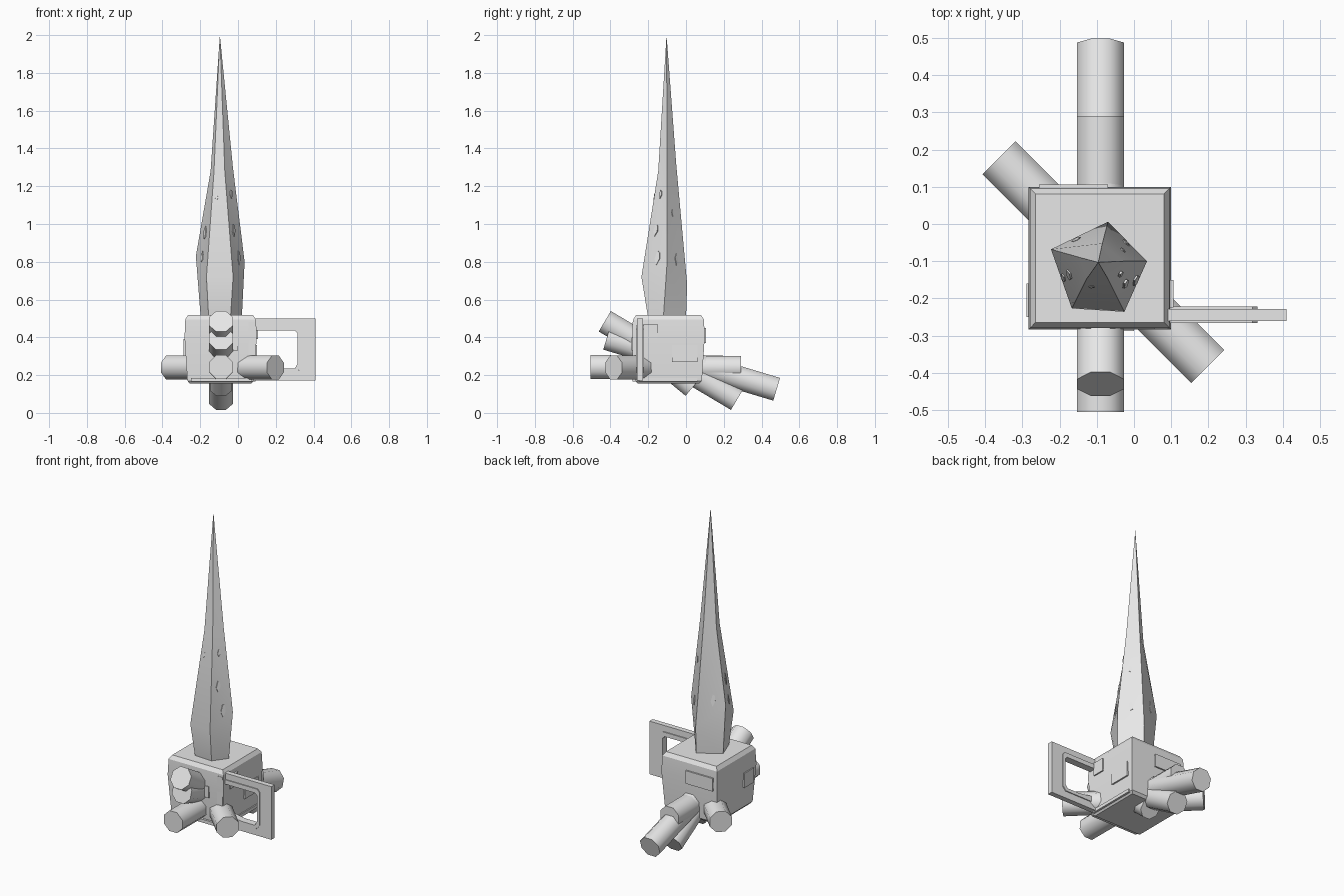
import bpy, bmesh, math
from mathutils import Vector

if "Cube" in bpy.data.objects:
    bpy.data.objects.remove(bpy.data.objects["Cube"])

stone = bpy.data.materials.new("pale grey")
stone.diffuse_color = (0.8, 0.8, 0.8, 1)
stone.use_nodes = True
stone.node_tree.nodes["Principled BSDF"].inputs["Base Color"].default_value = stone.diffuse_color
C = -0.092  # centre of the block in x and y


def finish(name, bm, angle=None):
    bmesh.ops.recalc_face_normals(bm, faces=bm.faces)
    me = bpy.data.meshes.new(name)
    bm.to_mesh(me)
    bm.free()
    me.materials.append(stone)
    if angle:
        me.shade_smooth()
        me.set_sharp_from_angle(angle=math.radians(angle))
    ob = bpy.data.objects.new(name, me)
    bpy.context.collection.objects.link(ob)
    return ob


def loft(name, rings, tip=None, angle=None):
    bm = bmesh.new()
    vr = [[bm.verts.new(p) for p in r] for r in rings]
    n = len(vr[0])
    bm.faces.new(vr[0])
    for a, b in zip(vr, vr[1:]):
        for i in range(n):
            j = (i + 1) % n
            bm.faces.new((a[i], a[j], b[j], b[i]))
    if tip:
        t = bm.verts.new(tip)
        for i in range(n):
            bm.faces.new((vr[-1][i], vr[-1][(i + 1) % n], t))
    else:
        bm.faces.new(vr[-1])
    return finish(name, bm, angle)


def pipe(name, a, b, r=0.068):
    a, b = Vector(a), Vector(b)
    d = (b - a).normalized()
    side = d.cross(Vector((0, 0, 1))).normalized()
    up = side.cross(d)
    angs = [math.pi / 8 + i * math.pi / 4 for i in range(8)]
    ring = [side * math.cos(t) * r + up * math.sin(t) * r for t in angs]
    loft(name, [[a + p for p in ring], [b + p for p in ring]], angle=50)


def box(name, lo, hi):
    rings = [[(lo[0], lo[1], z), (hi[0], lo[1], z), (hi[0], hi[1], z), (lo[0], hi[1], z)]
             for z in (lo[2], hi[2])]
    loft(name, rings)


def prism_xz(name, pts, y0, y1):
    loft(name, [[(x, y, z) for x, z in pts] for y in (y0, y1)])


# Block with slightly bulging sides
rings = []
for z, h in ((0.155, 0.163), (0.17, 0.176), (0.40, 0.191), (0.495, 0.187), (0.518, 0.172)):
    rings.append([(C + sx * h, C + sy * h, z) for sx, sy in ((-1, -1), (1, -1), (1, 1), (-1, 1))])
loft("block", rings, angle=25)

# Five-sided crystal spike: base, widest and upper rings, then the tip
base = [(-0.07, 0.0, 0.5), (0.02, -0.12, 0.5), (-0.04, -0.20, 0.5), (-0.155, -0.195, 0.5), (-0.197, -0.08, 0.5)]
wide = [(-0.07, 0.006, 0.68), (0.035, -0.10, 0.80), (-0.026, -0.236, 0.72), (-0.167, -0.227, 0.72), (-0.223, -0.068, 0.83)]
high = [(-0.085, -0.052, 1.32), (-0.027, -0.10, 1.3), (-0.07, -0.147, 1.28), (-0.127, -0.147, 1.28), (-0.145, -0.09, 1.28)]
loft("spike", [base, wide, high], tip=(-0.096, -0.103, 2.0), angle=30)

# Small chipped facets on the spike: side, fraction across, fraction up, size
chips = [(0, .5, .12, .022), (0, .6, .55, .014), (1, .4, .1, .026), (1, .6, .4, .022),
         (1, .5, .75, .015), (2, .7, .75, .012), (3, .5, .35, .025), (3, .5, .1, .02),
         (4, .4, .15, .025), (4, .55, .6, .018)]
for k, (s, u, v, size) in enumerate(chips):
    a, b, c, d = [Vector(p) for p in (wide[s], wide[(s + 1) % 5], high[(s + 1) % 5], high[s])]
    mid = a.lerp(b, u).lerp(d.lerp(c, u), v)
    across = (b - a).lerp(c - d, v).normalized()
    up = (d.lerp(c, u) - a.lerp(b, u)).normalized()
    out = across.cross(up).normalized()
    if out.dot(mid - Vector((-0.096, -0.103, mid.z))) < 0:
        out = -out
    shape = ((-.6, -.5), (.2, -1.4), (.7, .1), (.1, 1.5), (-.5, .9))
    flat = [mid + across * x * size + up * y * size for x, y in shape]
    loft("spike_chip", [[p - out * 0.003 for p in flat], [p + out * 0.003 for p in flat]])

# Pipes running through the block
pipe("level_pipe", (-0.09, -0.505, 0.243), (-0.09, 0.29, 0.238))
pipe("steep_pipe", (-0.09, -0.43, 0.485), (-0.09, 0.27, 0.07))
pipe("sloping_pipe", (-0.09, -0.42, 0.395), (-0.09, 0.48, 0.125))
pipe("lower_stub", (-0.09, -0.20, 0.33), (-0.09, 0.035, 0.135), 0.063)
pipe("diagonal_pipe", (-0.363, 0.178, 0.24), (0.198, -0.383, 0.24))

# Open handle frame on the right: bars with cut inner corners
prism_xz("handle_top", [(0.05, 0.455), (0.41, 0.455), (0.41, 0.50), (0.05, 0.50)], -0.26, -0.228)
prism_xz("handle_bottom", [(0.05, 0.172), (0.41, 0.172), (0.41, 0.225), (0.05, 0.225)], -0.26, -0.228)
prism_xz("handle_side", [(0.322, 0.225), (0.41, 0.225), (0.41, 0.455), (0.322, 0.455)], -0.26, -0.228)
prism_xz("inner_lip", [(0.06, 0.462), (0.06, 0.435), (0.302, 0.435), (0.316, 0.42), (0.316, 0.26),
                       (0.30, 0.235), (0.21, 0.235), (0.06, 0.26), (0.06, 0.215), (0.31, 0.215),
                       (0.332, 0.24), (0.332, 0.445), (0.318, 0.462)], -0.266, -0.222)

# Thin plates and edge strips on the block faces
box("back_plate", (-0.255, 0.06, 0.37), (-0.07, 0.106, 0.45))
box("left_plate", (-0.289, -0.25, 0.30), (-0.25, -0.16, 0.39))
box("right_plate", (0.06, -0.225, 0.39), (0.106, -0.15, 0.47))
box("right_low_plate", (0.05, -0.075, 0.27), (0.1, 0.06, 0.36))
box("front_plate", (-0.06, -0.288, 0.33), (0.0, -0.25, 0.40))
box("front_edge_strip", (-0.25, -0.282, 0.165), (0.075, -0.25, 0.185))
box("right_edge_strip", (0.05, -0.25, 0.165), (0.092, 0.06, 0.185))
box("front_post_strip", (0.055, -0.282, 0.18), (0.092, -0.245, 0.48))
